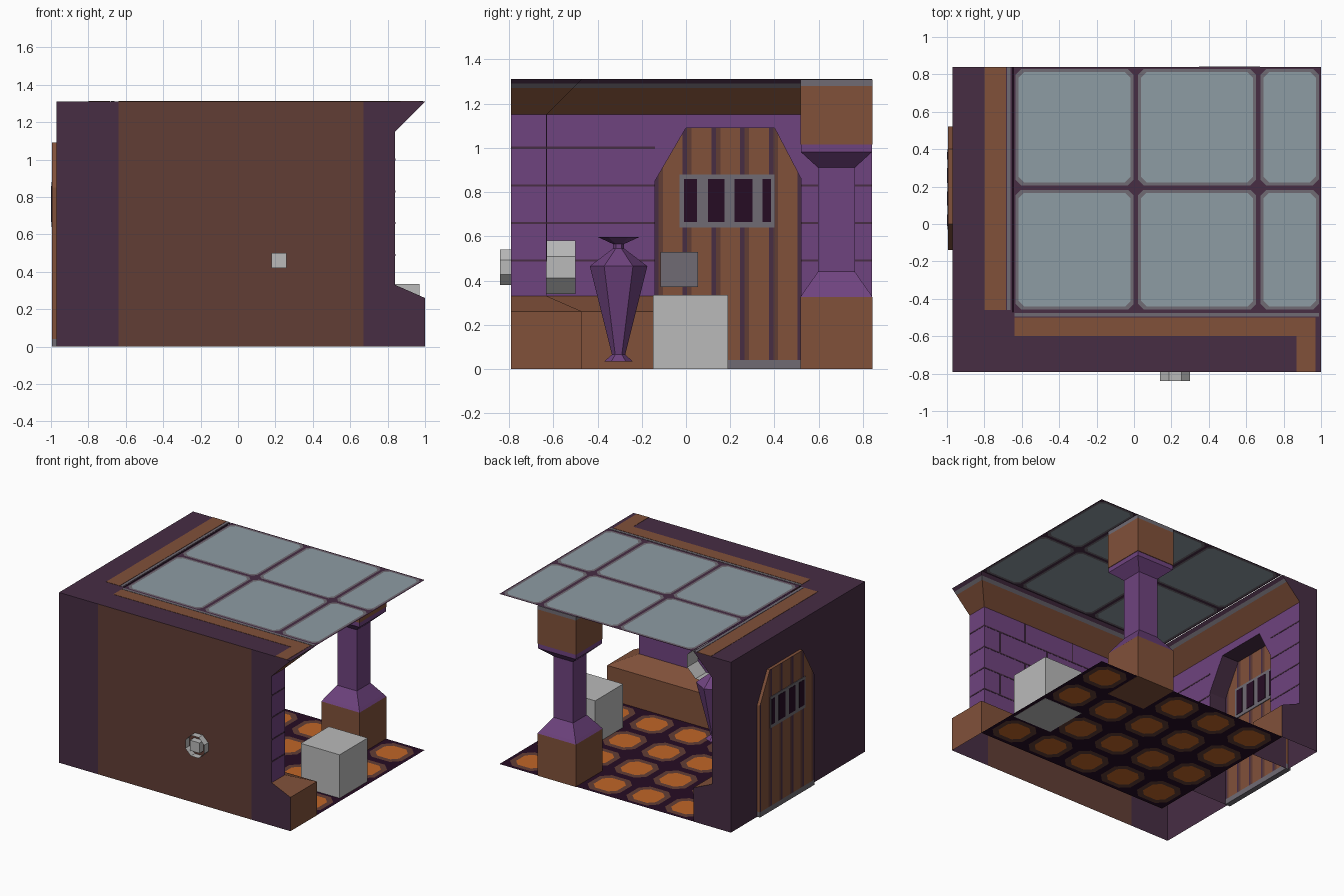
import bpy, bmesh, math
from mathutils import Vector

if "Cube" in bpy.data.objects:
    bpy.data.objects.remove(bpy.data.objects["Cube"])

# ---------- palette ----------
MATS, IDX = [], {}
def colour(name, r, g, b):
    lin = [(((c / 255) + 0.055) / 1.055) ** 2.4 for c in (r, g, b)]
    m = bpy.data.materials.new(name)
    m.diffuse_color = (*lin, 1)
    m.use_nodes = True
    m.node_tree.nodes["Principled BSDF"].inputs["Base Color"].default_value = m.diffuse_color
    IDX[name] = len(MATS)
    MATS.append(m)
colour("purple", 111, 67, 127)
colour("dark_purple", 71, 45, 68)
colour("brown", 129, 81, 58)
colour("dark_brown", 97, 61, 53)
colour("grey", 112, 107, 115)
colour("pale_glass", 141, 156, 164)
colour("orange", 192, 102, 40)
colour("near_black", 38, 12, 36)
colour("light_grey", 186, 186, 186)

# ---------- helpers ----------
def finish(name, bm, rule):
    """Make an object; rule is a colour name or a function of a face."""
    bm.normal_update()
    me = bpy.data.meshes.new(name)
    for m in MATS:
        me.materials.append(m)
    for f in bm.faces:
        f.material_index = IDX[rule if isinstance(rule, str) else rule(f)]
    bm.to_mesh(me)
    bm.free()
    ob = bpy.data.objects.new(name, me)
    bpy.context.collection.objects.link(ob)
    return ob

def loft(rings, caps=True):
    """Skin a stack of closed rings of points."""
    bm = bmesh.new()
    vs = [[bm.verts.new(p) for p in r] for r in rings]
    n = len(rings[0])
    for a, b in zip(vs, vs[1:]):
        for i in range(n):
            bm.faces.new((a[i], a[(i + 1) % n], b[(i + 1) % n], b[i]))
    if caps:
        bm.faces.new(vs[0])
        bm.faces.new(vs[-1])
    bmesh.ops.recalc_face_normals(bm, faces=bm.faces)
    return bm

def box(name, x, y, z, col):
    rings = [[(x[0], y[0], h), (x[1], y[0], h), (x[1], y[1], h), (x[0], y[1], h)] for h in z]
    return finish(name, loft(rings), col)

def cut(bm, co, no):
    bmesh.ops.bisect_plane(bm, geom=bm.verts[:] + bm.edges[:] + bm.faces[:],
                           plane_co=co, plane_no=no)

def tiles(name, xs, ys, z, steps):
    """Flat grid of chamfered tiles; steps = (inset, chamfer, colour inside)."""
    bm, cols = bmesh.new(), []
    tag = bm.faces.layers.int.new("tag")
    names = list(IDX)
    for x0, x1 in zip(xs, xs[1:]):
        for y0, y1 in zip(ys, ys[1:]):
            prev = None
            for i, (d, c, col) in enumerate(steps):
                a, b, e, f = x0 + d, x1 - d, y0 + d, y1 - d
                pts = [(a + c, e), (b - c, e), (b, e + c), (b, f - c),
                       (b - c, f), (a + c, f), (a, f - c), (a, e + c)]
                ring = [bm.verts.new((*p, z)) for p in pts]
                if prev:
                    for k in range(8):
                        q = bm.faces.new((prev[k], prev[(k + 1) % 8], ring[(k + 1) % 8], ring[k]))
                        q[tag] = IDX[steps[i - 1][2]]
                prev = ring
            bm.faces.new(prev)[tag] = IDX[steps[-1][2]]
    bmesh.ops.remove_doubles(bm, verts=bm.verts, dist=1e-4)
    bm.normal_update()
    return finish(name, bm, lambda f: names[f[tag]])

# ---------- L-shaped walls: plinth, wall and crown in one loft ----------
def plan(z, e):
    return [(-.97, .84, z), (-.97, -.79, z), (.84 + e, -.79, z),
            (.84 + e, -.63 + e, z), (-.81 + e, -.63 + e, z), (-.81 + e, .84, z)]
levels = [(0, .16), (.26, .16), (.33, 0), (1.15, 0), (1.27, .12), (1.29, .14), (1.31, .16)]
walls = finish("walls", loft([plan(*l) for l in levels]), "purple")

# arched doorway recess cut into the left wall
def arch(x, z0=0):
    return [(x, y, z) for y, z in ((-.14, z0), (.52, z0), (.52, .86), (.4, 1.09), (0, 1.09), (-.14, .85))]
cutter = finish("door_cutter", loft([arch(-.955, -.1), arch(-.4, -.1)]), "dark_purple")
cutter.hide_render = True
mod = walls.modifiers.new("doorway", "BOOLEAN")
mod.operation, mod.object, mod.solver = "DIFFERENCE", cutter, "EXACT"
bpy.context.view_layer.objects.active = walls
bpy.ops.object.modifier_apply(modifier=mod.name)
bpy.data.objects.remove(cutter)

def wall_rule(f):
    c, n = f.calc_center_bounds(), f.normal
    if n.y < -.9 and c.y < -.78:
        return "dark_brown" if -.64 < c.x < .67 else "dark_purple"
    if (n.x < -.9 and c.x < -.96) or (n.y > .9 and c.y > .83) or abs(n.z) > .95:
        return "dark_purple"
    if c.x < -.9 or (c.x < -.7 and -.15 < c.y < .53 and n.x < .4):
        return "dark_purple"
    if c.z < .33:
        return "brown"
    if c.z > 1.15 and n.z < -.3:
        return "brown" if c.z < 1.27 else "grey" if c.z < 1.29 else "dark_purple"
    return "purple"
bm = bmesh.new()
bm.from_mesh(walls.data)
for x in (-.64, .67):
    cut(bm, (x, 0, 0), (1, 0, 0))
bm.normal_update()
bmesh.ops.delete(bm, geom=[f for f in bm.faces if f.calc_center_median().z < .001], context="FACES")
for f in bm.faces:
    f.material_index = IDX[wall_rule(f)]
bm.to_mesh(walls.data)
bm.free()

# mortar lines of the wall blocks
for i, z in enumerate((.49, .66, .83, 1.0)):
    h = (z - .005, z + .005)
    box("mortar_front", (-.81, .84), (-.63, -.628), h, "dark_purple")
    box("mortar_end", (.84, .842), (-.79, -.63), h, "dark_purple")
    box("mortar_left", (-.81, -.808), (-.63, -.14), h, "dark_purple")
    box("mortar_left_back", (-.81, -.808), (.52, .84), h, "dark_purple")
    v = (z, z + .17 if z < .9 else 1.15)
    for k in range(4):
        x = -.6 + .43 * k + .2 * (i % 2)
        if x < .8:
            box("mortar_joint", (x, x + .01), (-.63, -.628), v, "dark_purple")

# ---------- floor and ceiling ----------
tiles("floor", [-.65 + .33 * i for i in range(6)], [-.47 + .3275 * i for i in range(5)], .001,
      [(0, 0, "near_black"), (.028, .06, "dark_brown"), (.065, .045, "orange")])
tiles("ceiling", [-.645, .01, .665, 1.0], [-.47, .195, .84], 1.31,
      [(0, 0, "dark_purple"), (.012, .03, "grey"), (.028, .03, "pale_glass")])

# painted trim on top of the walls
top = (1.31, 1.312)
box("trim_left", (-.80, -.685), (-.46, .84), top, "brown")
box("trim_left_edge", (-.68, -.66), (-.46, .84), top, "grey")
box("trim_front", (-.64, .97), (-.60, -.50), top, "brown")
box("trim_front_edge", (-.64, .99), (-.495, -.475), top, "grey")
box("trim_end", (.87, .97), (-.79, -.60), top, "brown")

# ---------- pillar ----------
def square(z, h, cx=.51, cy=.68):
    return [(cx + a * h, cy + b * h, z) for a, b in ((-1, -1), (1, -1), (1, 1), (-1, 1))]
pillar = [(0, .163), (.325, .163), (.345, .15), (.44, .083), (.91, .083), (.98, .16),
          (1.015, .16), (1.016, .163), (1.28, .163), (1.309, .163)]
def pillar_rule(f):
    z = f.calc_center_median().z
    return "brown" if z < .33 or 1.01 < z < 1.28 else "grey" if z > 1.28 else "purple"
finish("pillar", loft([square(*p) for p in pillar]), pillar_rule)

# ---------- door: planks with dark gaps, grate, lock ----------
bm = loft([arch(-.994), arch(-.953)])
gaps = [-.135 + .13 * i for i in range(6)]
for y in gaps:
    for d in (-.01, .01, .03):
        cut(bm, (0, y + d, 0), (0, 1, 0))
cut(bm, (0, 0, .04), (0, 0, 1))
def door_rule(f):
    c = f.calc_center_median()
    if c.z < .04:
        return "grey"
    d = min((c.y - g for g in gaps), key=abs)
    if abs(f.normal.x) < .5:
        return "brown"
    return "dark_purple" if abs(d) < .01 else "dark_brown" if 0 < d < .03 else "brown"
finish("door", bm, door_rule)
for side, a, b, c in (("outer", -.994, -.998, -1.0), ("inner", -.953, -.948, -.945)):
    box("grate_" + side, sorted((a, b)), (-.03, .40), (.64, .88), "grey")
    for y0, y1 in ((-.01, .05), (.10, .175), (.22, .30), (.345, .385)):
        box("grate_opening_" + side, sorted((a, c)), (y0, y1), (.665, .86), "near_black")
box("door_lock", (-.953, -.9), (-.115, .055), (.37, .53), "grey")

# ---------- pipe through the front wall (open octagonal collars) ----------
def oct_ring(y, r, cx=.22, cz=.46):
    r /= math.cos(math.pi / 8)
    return [(cx + r * math.cos(math.pi * (k + .5) / 4), y, cz + r * math.sin(math.pi * (k + .5) / 4))
            for k in range(8)]
finish("outer_collar", loft([oct_ring(-.84, .08), oct_ring(-.789, .08)], False), "light_grey")
box("outer_plug", (.18, .26), (-.84, -.789), (.42, .50), "light_grey")
finish("inner_collar", loft([oct_ring(-.63, .12), oct_ring(-.5, .12)], False), "light_grey")

# ---------- crate and tall vase ----------
box("crate", (.64, .97), (-.15, .19), (0, .335), "light_grey")
def hexagon(z, r):
    return [(-.03 + r * math.sin(math.pi * k / 3), -.305 + r * math.cos(math.pi * k / 3), z) for k in range(6)]
vase = [(.035, .064), (.065, .03), (.465, .13), (.545, .025), (.565, .025), (.597, .095)]
finish("vase", loft([hexagon(*p) for p in vase]), "purple")
